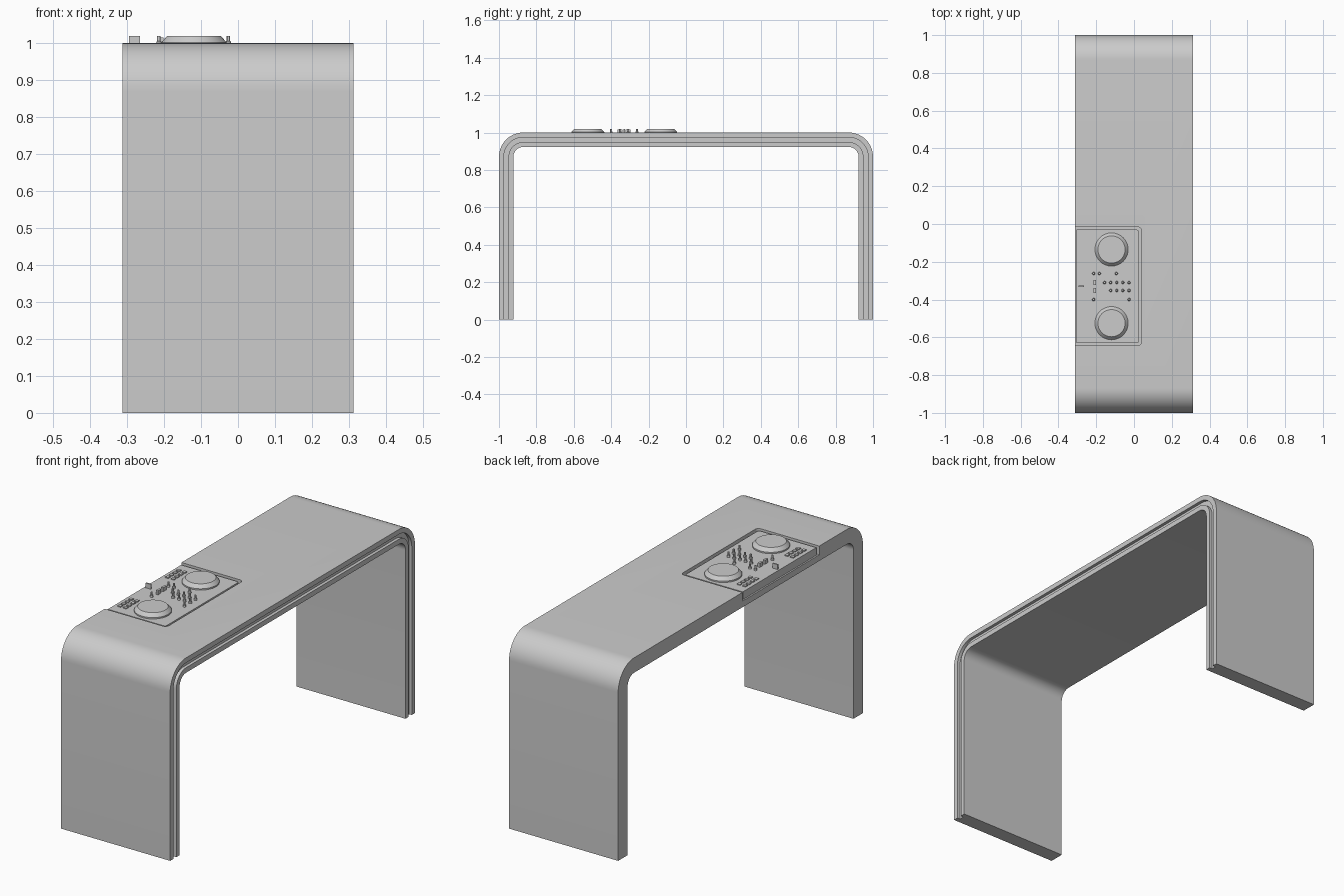
import bpy, bmesh, math
from mathutils import Matrix

cube = bpy.data.objects.get("Cube")
if cube:
    bpy.data.objects.remove(cube, do_unlink=True)

grey = bpy.data.materials.new("plain grey")
grey.use_nodes = True
grey.diffuse_color = (0.6, 0.6, 0.6, 1)
grey.node_tree.nodes["Principled BSDF"].inputs["Base Color"].default_value = (0.6, 0.6, 0.6, 1)


def shade(obj):
    for p in obj.data.polygons:
        p.use_smooth = True
    obj.data.set_sharp_from_angle(angle=math.radians(30))


def finish(name, bm):
    bmesh.ops.recalc_face_normals(bm, faces=bm.faces)
    mesh = bpy.data.meshes.new(name)
    bm.to_mesh(mesh)
    bm.free()
    mesh.materials.append(grey)
    obj = bpy.data.objects.new(name, mesh)
    bpy.context.collection.objects.link(obj)
    shade(obj)
    return obj


def skin(bm, loops):
    """Join matching vertex loops into a capped tube."""
    rings = [[bm.verts.new(co) for co in loop] for loop in loops]
    n = len(rings[0])
    for a, b in zip(rings, rings[1:]):
        for i in range(n):
            j = (i + 1) % n
            bm.faces.new((a[i], a[j], b[j], b[i]))
    bm.faces.new(rings[0])
    bm.faces.new(rings[-1])


def plate(name, x0, x1, y0, y1, z0, z1, r):
    """Slab whose two corners on the +x side are rounded."""
    outline = [(x0, y1), (x0, y0)]
    for cy, start in ((y0 + r, -90), (y1 - r, 0)):
        for k in range(7):
            a = math.radians(start + 15 * k)
            outline.append((x1 - r + r * math.cos(a), cy + r * math.sin(a)))
    bm = bmesh.new()
    skin(bm, [[(x, y, z) for x, y in outline] for z in (z0, z1)])
    return finish(name, bm)


def lathe(bm, x, y, profile, sides):
    skin(bm, [[(x + r * math.cos(math.tau * i / sides), y + r * math.sin(math.tau * i / sides), z)
               for i in range(sides)] for r, z in profile])


def box(bm, x, y, z0, sx, sy, sz):
    bmesh.ops.create_cube(bm, size=1, matrix=Matrix.Translation((x, y, z0 + sz / 2))
                          @ Matrix.Diagonal((sx, sy, sz, 1)))


# Arched table: grooved cross-section swept up, over and down
W, T, R, G = 0.312, 0.077, 0.13, 0.016
section = [(-W, 0), (W, 0), (W, 0.026), (W - G, 0.026), (W - G, 0.051), (W, 0.051), (W, T), (-W, T)]
STEPS = 14
loops = [[(x, -1 + d, 0) for x, d in section]]
for side, start in ((-1, 180), (1, 90)):
    for k in range(STEPS + 1):
        a = math.radians(start - 90 * k / STEPS)
        loops.append([(x, side * (1 - R) + (R - d) * math.cos(a), 1 - R + (R - d) * math.sin(a))
                      for x, d in section])
loops.append([(x, 1 - d, 0) for x, d in section])
bm = bmesh.new()
skin(bm, loops)
table = finish("arched_table", bm)

# Recess for the console, open at the -x edge
FLOOR, TOP = 0.955, 0.995
cutter = plate("recess_cutter", -0.4, 0.041, -0.643, -0.016, FLOOR, 1.1, 0.02)
cutter.hide_render = True
mod = table.modifiers.new("recess", "BOOLEAN")
mod.operation = "DIFFERENCE"
mod.solver = "EXACT"
mod.object = cutter
bpy.context.view_layer.objects.active = table
bpy.ops.object.modifier_apply(modifier=mod.name)
bpy.data.objects.remove(cutter, do_unlink=True)
shade(table)

# Console body
plate("console_body", -0.304, 0.026, -0.63, -0.03, FLOOR - 0.001, TOP, 0.012)

# Jog wheels and the pad grid beside each
MID = -0.33
for name, s in (("front", -1), ("back", 1)):
    y = MID + s * 0.195
    bm = bmesh.new()
    lathe(bm, -0.119, y, [(0.088, TOP - 0.001), (0.088, 1.002), (0.076, 1.016), (0.072, 1.02)], 48)
    finish(name + "_jog_wheel", bm)
    bm = bmesh.new()
    for col in range(2):
        for row in range(4):
            box(bm, -0.275 + 0.032 * col, y + 0.03 * (row - 1.5), TOP - 0.001, 0.018, 0.018, 0.006)
    finish(name + "_pads", bm)

# Knobs in the mixer section
knobs = [(-0.214, -0.262), (-0.183, -0.262), (-0.093, -0.262), (-0.156, -0.31),
         (-0.214, -0.4), (-0.026, -0.4)]
knobs += [(-0.124 + 0.0325 * i, y) for i in range(4) for y in (-0.31, -0.352)]
bm = bmesh.new()
for x, y in knobs:
    lathe(bm, x, y, [(0.008, TOP - 0.001), (0.007, 1.004), (0.005, 1.006), (0.005, 1.02)], 12)
finish("mixer_knobs", bm)

# Upright faders and the crossfader
bm = bmesh.new()
for y in (-0.31, -0.352):
    box(bm, -0.208, y, TOP - 0.001, 0.012, 0.026, 0.022)
finish("channel_faders", bm)
bm = bmesh.new()
box(bm, -0.28, MID, TOP - 0.001, 0.03, 0.007, 0.026)
finish("crossfader", bm)
